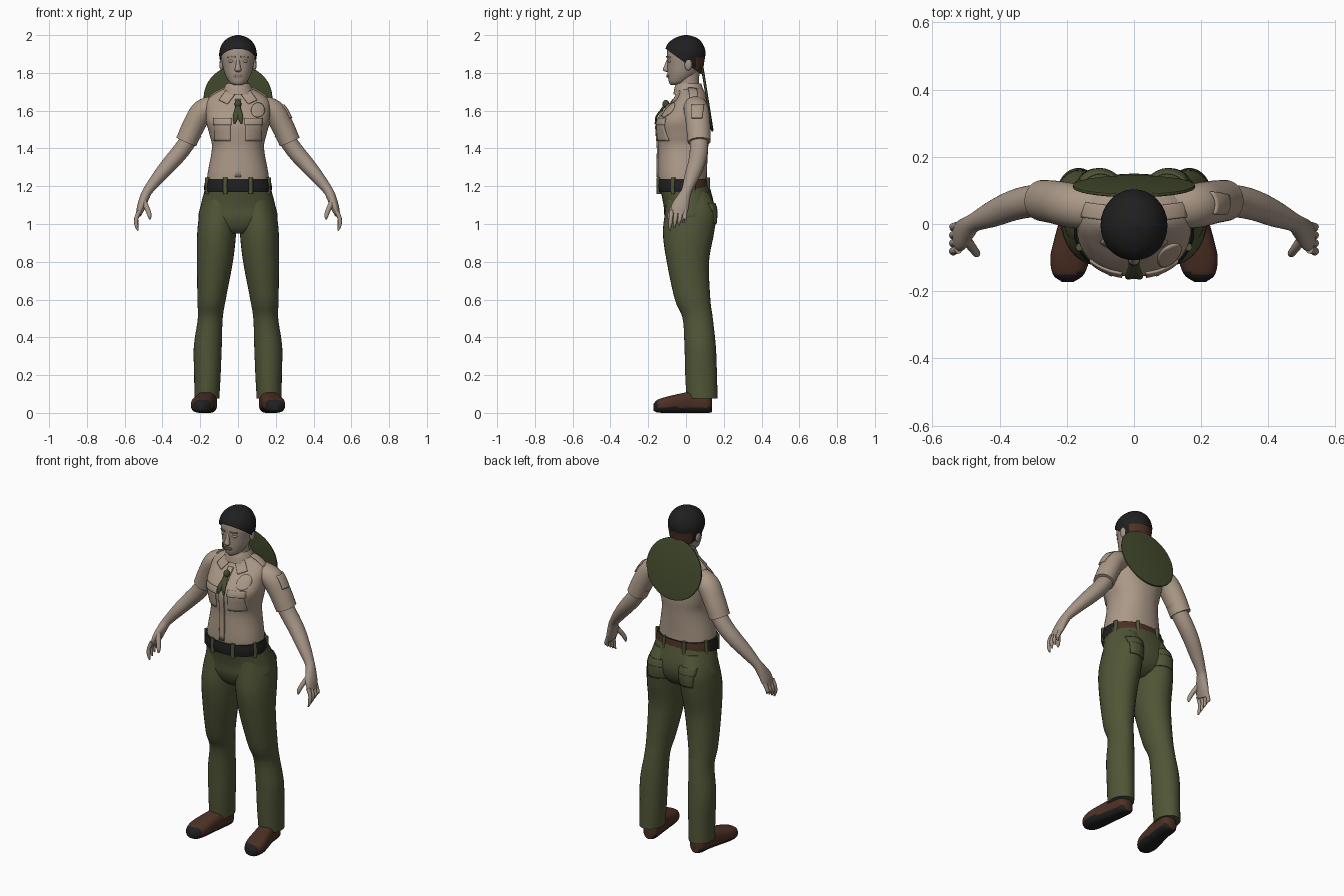
import bpy, bmesh
from math import sin, cos, pi, radians, copysign
from mathutils import Vector
from mathutils.bvhtree import BVHTree

if "Cube" in bpy.data.objects:
    bpy.data.objects.remove(bpy.data.objects["Cube"])


def material(name, *rgb):
    m = bpy.data.materials.new(name)
    m.use_nodes = True
    m.diffuse_color = (*rgb, 1)
    m.node_tree.nodes["Principled BSDF"].inputs["Base Color"].default_value = (*rgb, 1)
    return m


SKIN = material("skin", .38, .3, .24)
LIP = material("lip", .27, .19, .15)
SHIRT = material("tan shirt", .41, .32, .245)
GREEN = material("olive trousers", .08, .092, .038)
HAT = material("dark olive felt", .06, .073, .028)
BLACK = material("black", .014, .014, .015)
BROWN = material("brown leather", .075, .03, .018)


def finish(name, bm, mats, rule=None, angle=50):
    """Turn a bmesh into a smooth object, colouring faces by an optional rule."""
    bmesh.ops.recalc_face_normals(bm, faces=bm.faces)
    for f in bm.faces:
        f.smooth = True
        if rule:
            f.material_index = int(rule(f.calc_center_median(), f.normal))
    me = bpy.data.meshes.new(name)
    bm.to_mesh(me)
    bm.free()
    for m in mats:
        me.materials.append(m)
    me.set_sharp_from_angle(angle=radians(angle))
    ob = bpy.data.objects.new(name, me)
    bpy.context.collection.objects.link(ob)
    return ob


def spline(pts, steps):
    """Catmull-Rom resampling of tuples of any length."""
    pts = [Vector(p) for p in pts]
    pts = [2 * pts[0] - pts[1]] + pts + [2 * pts[-1] - pts[-2]]
    out = []
    for a, b, c, d in zip(pts, pts[1:], pts[2:], pts[3:]):
        for k in range(steps):
            t = k / steps
            out.append((2 * b + (c - a) * t + (2 * a - 5 * b + 4 * c - d) * t * t
                        + (3 * b - a - 3 * c + d) * t ** 3) / 2)
    return out + [pts[-2]]


def loft(name, rings, mats, frame="z", side=1, power=2, sides=32, steps=5,
         rule=None, cut=None, floor=-1, caps=True):
    """Skin elliptical rings (x, y, z, radius, radius), lying flat, upright or across the path."""
    bm = bmesh.new()
    rows = spline(rings, steps)
    mids = [Vector(r[:3]) for r in rows]
    loops = []
    for i, r in enumerate(rows):
        u, v = Vector((1, 0, 0)), Vector((0, 1, 0))
        if frame == "y":
            v = Vector((0, 0, 1))
        elif frame == "path":
            t = (mids[min(i + 1, len(mids) - 1)] - mids[max(i - 1, 0)]).normalized()
            u = t.cross(v).normalized()
            v = u.cross(t)
        loop = []
        for k in range(sides):
            a = 2 * pi * k / sides
            c, s = [copysign(abs(q) ** (2 / power), q) for q in (cos(a), sin(a))]
            p = mids[i] + u * c * max(r[3], .001) + v * s * max(r[4], .001)
            loop.append(bm.verts.new((p.x * side, p.y, max(p.z, floor))))
        loops.append(loop)
    for a, b in zip(loops, loops[1:]):
        for k in range(sides):
            n = (k + 1) % sides
            bm.faces.new((a[k], a[n], b[n], b[k]))
    if caps:
        bm.faces.new(loops[0])
        bm.faces.new(loops[-1])
    if cut:
        bmesh.ops.bisect_plane(bm, geom=bm.verts[:] + bm.edges[:] + bm.faces[:],
                               plane_co=cut[0], plane_no=cut[1], clear_inner=True)
    return finish(name, bm, mats, rule)


def ball(name, at, size, mat):
    bm = bmesh.new()
    bmesh.ops.create_uvsphere(bm, u_segments=20, v_segments=12, radius=1)
    for v in bm.verts:
        v.co = Vector(at) + v.co * Vector(size)
    return finish(name, bm, [mat])


def patch(name, target, mat, axis, sign, quad, side=1, n=8, round_off=False, thick=.009):
    """Thin cloth plate, bounded by four 2D corners, laid onto a target along an axis."""
    src = bmesh.new()
    src.from_mesh(target.data)
    tree = BVHTree.FromBMesh(src)
    ray = Vector((0, 0, 0))
    ray[axis] = -sign
    a, b, c, d = [Vector(q) for q in quad]
    bm = bmesh.new()
    grid = []
    for i in range(n + 1):
        for j in range(n + 1):
            s, t = i / n, j / n
            if round_off:   # square grid to disc
                p, q = 2 * s - 1, 2 * t - 1
                s, t = .5 + p * (1 - q * q / 2) ** .5 / 2, .5 + q * (1 - p * p / 2) ** .5 / 2
            flat = a.lerp(b, s).lerp(d.lerp(c, s), t)
            flat.x *= side if axis else 1
            p = list(flat)
            p.insert(axis, 0)
            p = Vector(p) - ray * 3
            hit = tree.ray_cast(p, ray)[0] or tree.find_nearest(p + ray * 3)[0]
            grid.append(bm.verts.new(hit - ray * .003))
    for i in range(n):
        for j in range(n):
            k = i * (n + 1) + j
            bm.faces.new((grid[k], grid[k + 1], grid[k + n + 2], grid[k + n + 1]))
    src.free()
    ob = finish(name, bm, [mat])
    mod = ob.modifiers.new("cloth", "SOLIDIFY")
    mod.thickness, mod.offset = thick, 0
    return ob


# Shirt body, belt, trouser seat
shirt = loft("shirt_body", [(0, -.015, 1.19, .165, .128), (0, -.02, 1.26, .162, .13),
             (0, -.015, 1.4, .138, .132), (0, -.015, 1.47, .15, .138), (0, -.015, 1.54, .168, .138),
             (0, .005, 1.6, .17, .12), (0, .025, 1.65, .165, .095), (0, .03, 1.69, .125, .075),
             (0, .02, 1.72, .065, .06)], [SHIRT], power=2.2, sides=48)
loft("belt", [(0, -.015, 1.17, .178, .138), (0, -.016, 1.2, .179, .14), (0, -.017, 1.238, .172, .136)],
     [BLACK, BROWN], sides=48, power=2.2, rule=lambda c, n: c.y > .02)
loft("trouser_seat", [(0, 0, .95, .06, .07), (0, .01, .98, .15, .105), (0, .015, 1.03, .207, .128),
     (0, .015, 1.1, .197, .134), (0, -.01, 1.21, .168, .132)], [GREEN], power=2.2)
for k in range(8):
    a = 2 * pi * (k + .5) / 8
    x, y = .175 * cos(a), -.015 + .14 * sin(a)
    loft("belt_loop", [(x, y, 1.16, .012, .012), (x, y, 1.245, .012, .012)], [GREEN], sides=8)

# Neck and head
loft("neck", [(0, .03, 1.66, .06, .06), (0, .012, 1.73, .054, .058), (0, .01, 1.82, .055, .062)], [SKIN])
head = loft("head", [(0, -.06, 1.735, .018, .02), (0, -.043, 1.75, .045, .047), (0, -.02, 1.79, .068, .077),
            (0, -.006, 1.84, .082, .093), (0, -.003, 1.9, .09, .098), (0, -.004, 1.95, .076, .085),
            (0, 0, 1.985, .035, .04)], [SKIN])
loft("hair", [(0, .02, 1.76, .05, .05), (0, .005, 1.81, .082, .083), (0, -.003, 1.86, .095, .1),
     (0, -.004, 1.91, .099, .107), (0, -.004, 1.955, .083, .092), (0, 0, 1.985, .052, .058),
     (0, 0, 2, .012, .012)], [BLACK, BROWN], cut=((0, 0, 1.85), (0, .72, 1)),
     rule=lambda c, n: c.z < 1.88 and n.y > .5)
loft("nose", [(0, -.09, 1.875, .009, .01), (0, -.1, 1.84, .012, .014), (0, -.105, 1.815, .018, .017),
     (0, -.098, 1.805, .01, .006)], [SKIN], sides=16)
patch("lips", head, LIP, 1, -1, [(-.026, 1.776), (.026, 1.776), (.026, 1.792), (-.026, 1.792)],
      round_off=True, thick=.008)

# Collar, placket and neckerchief
loft("collar", [(0, .018, 1.685, .09, .085), (0, .014, 1.72, .074, .075), (0, .014, 1.745, .062, .066)],
     [SHIRT], caps=False)
patch("placket", shirt, SHIRT, 1, -1, [(-.016, 1.25), (.016, 1.25), (.016, 1.66), (-.016, 1.66)], n=14)
ball("neckerchief_knot", (0, -.107, 1.635), (.018, .018, .022), HAT)
patch("badge", shirt, SHIRT, 1, -1, [(.07, 1.565), (.14, 1.565), (.14, 1.64), (.07, 1.64)], round_off=True)

for s, label in ((1, "left_"), (-1, "right_")):
    # Face details
    ball(label + "ear", (.087 * s, .012, 1.845), (.012, .02, .032), SKIN)
    ball(label + "eye", (.034 * s, -.084, 1.862), (.017, .012, .009), SKIN)
    patch(label + "brow", head, LIP, 1, -1, [(.015, 1.882), (.055, 1.88), (.055, 1.886), (.015, 1.89)],
          s, n=4, thick=.004)

    # Shirt details
    patch(label + "collar_wing", shirt, SHIRT, 1, -1,
          [(.012, 1.69), (.065, 1.705), (.1, 1.655), (.055, 1.635)], s)
    patch(label + "chest_pocket", shirt, SHIRT, 1, -1,
          [(.04, 1.44), (.125, 1.44), (.125, 1.53), (.04, 1.53)], s, thick=.006)
    patch(label + "pocket_flap", shirt, SHIRT, 1, -1,
          [(.035, 1.525), (.13, 1.525), (.13, 1.56), (.035, 1.56)], s)
    patch(label + "shoulder_strap", shirt, SHIRT, 2, 1,
          [(.075, .01), (.155, .02), (.155, .065), (.075, .055)], s)
    loft(label + "neckerchief_tail", [(0, -.1, 1.65, .008, .006), (.004, -.125, 1.61, .012, .008),
         (.012, -.155, 1.57, .015, .006), (.018, -.162, 1.53, .004, .004)], [HAT], side=s, sides=12)

    # Sleeve, arm and hand
    sleeve = loft(label + "sleeve", [(.1, .045, 1.635, .05, .06), (.185, .055, 1.6, .06, .066),
                  (.235, .065, 1.52, .059, .064), (.274, .07, 1.435, .057, .061)], [SHIRT], "path", s)
    loft(label + "arm", [(.23, .068, 1.49, .044, .048), (.3, .068, 1.39, .045, .048),
         (.36, .055, 1.32, .042, .045), (.42, .03, 1.25, .035, .039), (.475, .005, 1.18, .026, .028),
         (.495, -.012, 1.14, .025, .035), (.513, -.032, 1.09, .022, .046),
         (.526, -.042, 1.05, .015, .04)], [SKIN], "path", s)
    for k in range(4):
        y = -.076 + .024 * k
        loft(label + "finger", [(.522, y, 1.07, .012, .012), (.538, y - .004, 1.03, .011, .011),
             (.538, y - .008, .995 + .01 * k, .01, .01), (.53, y - .01, .965 + .014 * k, .004, .004)],
             [SKIN], "path", s, sides=12)
    loft(label + "thumb", [(.5, -.045, 1.12, .016, .016), (.478, -.075, 1.075, .013, .013),
         (.468, -.088, 1.045, .011, .011), (.466, -.092, 1.025, .004, .004)], [SKIN], "path", s, sides=12)
    if s > 0:
        patch("sleeve_patch", sleeve, SHIRT, 0, 1, [(.03, 1.56), (.085, 1.56), (.095, 1.63), (.03, 1.63)])

    # Trouser leg, back pocket and shoe
    leg = loft(label + "trouser_leg", [(.165, .085, .075, .066, .082), (.162, .08, .2, .07, .084),
               (.16, .075, .35, .074, .083), (.147, .062, .5, .066, .08), (.14, .035, .6, .075, .094),
               (.122, .01, .8, .095, .112), (.113, .013, .95, .103, .135), (.103, .025, 1.07, .098, .135),
               (.09, .01, 1.17, .075, .11)], [GREEN], side=s)
    patch(label + "back_pocket", leg, GREEN, 1, 1,
          [(.045, 1.0), (.15, 1.0), (.155, 1.09), (.045, 1.09)], s, thick=.006)
    patch(label + "back_pocket_flap", leg, GREEN, 1, 1,
          [(.04, 1.07), (.16, 1.07), (.16, 1.11), (.04, 1.11)], s)
    loft(label + "shoe", [(.155, .138, .04, .025, .036), (.157, .115, .05, .046, .05),
         (.165, .04, .057, .05, .057), (.18, -.04, .05, .056, .05), (.19, -.1, .043, .059, .043),
         (.195, -.15, .036, .046, .034), (.197, -.172, .03, .018, .018)], [BROWN, BLACK], "y", s,
         power=2.7, floor=0, rule=lambda c, n: c.z < .03 or (n.y < -.45 and c.z < .08))

# Flat hat brim hanging on the back
brim = loft("hat_brim", [(0, 0, -.007, .17, .165), (0, 0, -.004, .181, .176),
            (0, 0, .004, .181, .176), (0, 0, .007, .17, .165)], [HAT], sides=48, steps=2)
brim.location = (0, .112, 1.665)
brim.rotation_euler = (radians(-81), 0, 0)
